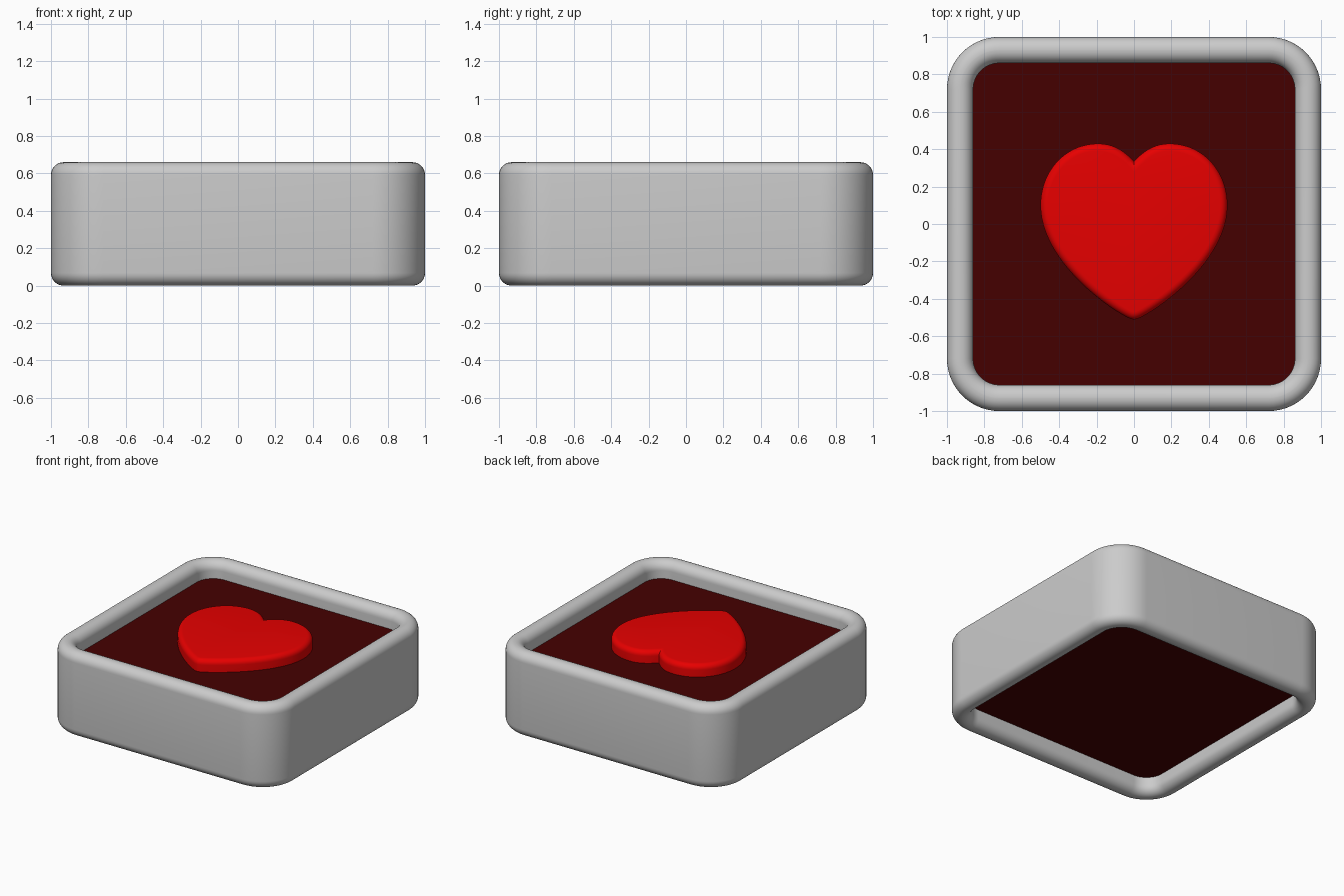
import bpy, bmesh, math
from mathutils import Vector
from mathutils.geometry import interpolate_bezier

if "Cube" in bpy.data.objects:
    bpy.data.objects.remove(bpy.data.objects["Cube"])


def rounded_square(offset, z, steps=14):
    """Ring of points: 2 x 2 square with 0.28 corners, moved inward by offset."""
    pts = []
    for k, (sx, sy) in enumerate([(1, 1), (-1, 1), (-1, -1), (1, -1)]):
        for i in range(steps + 1):
            a = math.pi / 2 * (k + i / steps)
            r = 0.28 - offset
            pts.append((sx * 0.72 + r * math.cos(a), sy * 0.72 + r * math.sin(a), z))
    return pts


def loft(name, rings, closed=False, color=None):
    """Skin a stack of rings; closed joins last to first, otherwise cap both ends."""
    bm = bmesh.new()
    rows = [[bm.verts.new(p) for p in ring] for ring in rings]
    n = len(rows[0])
    pairs = list(zip(rows, rows[1:])) + ([(rows[-1], rows[0])] if closed else [])
    for a, b in pairs:
        for i in range(n):
            j = (i + 1) % n
            bm.faces.new((a[i], a[j], b[j], b[i]))
    if not closed:
        bm.faces.new(rows[0][::-1])
        bm.faces.new(rows[-1])
    bmesh.ops.recalc_face_normals(bm, faces=bm.faces)
    mesh = bpy.data.meshes.new(name)
    bm.to_mesh(mesh)
    bm.free()
    obj = bpy.data.objects.new(name, mesh)
    bpy.context.collection.objects.link(obj)
    if color:
        mat = bpy.data.materials.new(name + "_colour")
        mat.diffuse_color = color
        mat.use_nodes = True
        mat.node_tree.nodes["Principled BSDF"].inputs["Base Color"].default_value = mat.diffuse_color
        mesh.materials.append(mat)
    bpy.ops.object.select_all(action='DESELECT')
    obj.select_set(True)
    bpy.context.view_layer.objects.active = obj
    bpy.ops.object.shade_smooth_by_angle(angle=math.radians(40))
    return obj


# Frame: wall section with rounded rims, swept around the rounded square
H, WALL, R = 0.66, 0.14, 0.068
section = []
for k, (o, z) in enumerate([(WALL - R, H - R), (R, H - R), (R, R), (WALL - R, R)]):
    for i in range(9):
        a = math.pi / 2 * (k + i / 8)
        section.append((o + R * math.cos(a), z + R * math.sin(a)))
loft("frame", [rounded_square(o, z) for o, z in section], closed=True)

# Panel: dark slab filling the frame opening, recessed on both sides
loft("panel", [rounded_square(0.135, z) for z in (0.13, 0.53)], color=(0.06, 0, 0, 1))

# Heart: half outline from notch to tip, then mirrored
segments = [
    ((0, 0.335), (0.05, 0.39), (0.11, 0.43), (0.19, 0.43)),
    ((0.19, 0.43), (0.37, 0.43), (0.5, 0.28), (0.5, 0.1)),
    ((0.5, 0.1), (0.5, -0.18), (0.17, -0.43), (0.04, -0.497)),
    ((0.04, -0.497), (0.025, -0.505), (0.012, -0.51), (0, -0.51)),
]
half = []
for seg, count in zip(segments, (10, 20, 24, 5)):
    half += [p.xy for p in interpolate_bezier(*[Vector((*p, 0)) for p in seg], count)][:-1]
outline = half + [Vector((0, -0.51))] + [Vector((-p.x, p.y)) for p in half[:0:-1]]


def inset(points, d):
    """Move each point inward along its mitred normal (clockwise outline)."""
    out = []
    for i, p in enumerate(points):
        e1 = (p - points[i - 1]).normalized()
        e2 = (points[(i + 1) % len(points)] - p).normalized()
        n1, n2 = Vector((e1.y, -e1.x)), Vector((e2.y, -e2.x))
        out.append(p + (n1 + n2) * d / (1 + n1.dot(n2)))
    return out


B, TOP = 0.04, 0.625
levels = [(0, 0.5)]
for i in range(7):
    a = math.pi / 2 * i / 6
    levels.append((B * (1 - math.cos(a)), TOP - B + B * math.sin(a)))
loft("heart", [[(p.x, p.y, z) for p in inset(outline, d)] for d, z in levels],
     color=(0.8, 0, 0, 1))
